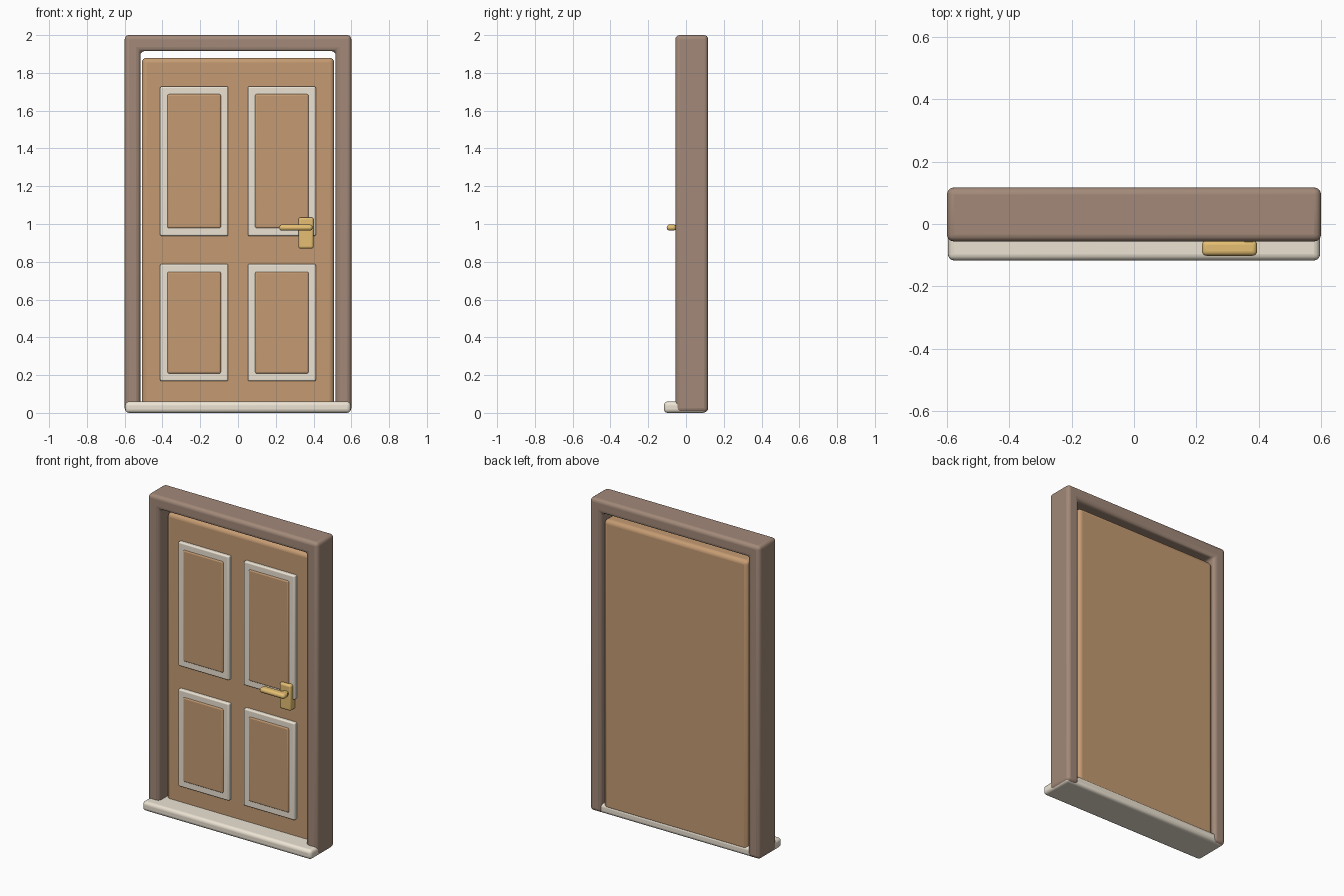
import bpy, bmesh, math

if "Cube" in bpy.data.objects:
    bpy.data.objects.remove(bpy.data.objects["Cube"])


def material(name, rgb):
    m = bpy.data.materials.new(name)
    m.diffuse_color = (*rgb, 1)
    m.use_nodes = True
    m.node_tree.nodes["Principled BSDF"].inputs["Base Color"].default_value = m.diffuse_color
    return m


FRAME = material("dark_wood", (0.36, 0.25, 0.19))
DOOR = material("light_wood", (0.56, 0.33, 0.17))
CREAM = material("cream", (0.84, 0.77, 0.65))
BRASS = material("brass", (0.78, 0.52, 0.17))


def finish(name, bm, mat, bevel):
    bmesh.ops.recalc_face_normals(bm, faces=bm.faces)
    me = bpy.data.meshes.new(name)
    bm.to_mesh(me)
    bm.free()
    me.materials.append(mat)
    ob = bpy.data.objects.new(name, me)
    bpy.context.collection.objects.link(ob)
    mod = ob.modifiers.new("bevel", 'BEVEL')
    mod.width = bevel
    mod.segments = 4
    mod.limit_method = 'ANGLE'
    bpy.ops.object.select_all(action='DESELECT')
    bpy.context.view_layer.objects.active = ob
    ob.select_set(True)
    bpy.ops.object.shade_smooth_by_angle(angle=math.radians(35))
    return ob


def box(name, x, y, z, mat, bevel):
    bm = bmesh.new()
    bmesh.ops.create_cube(bm, size=1)
    for v in bm.verts:
        v.co = [(a + b) / 2 + c * (b - a) for (a, b), c in zip((x, y, z), v.co)]
    return finish(name, bm, mat, bevel)


# Door frame: one U-shaped outline extruded in depth
bm = bmesh.new()
outline = [(-0.6, 0.003), (-0.517, 0.003), (-0.517, 1.915), (0.517, 1.915),
           (0.517, 0.003), (0.6, 0.003), (0.6, 2.0), (-0.6, 2.0)]
face = bm.faces.new([bm.verts.new((x, -0.056, z)) for x, z in outline])
ext = bmesh.ops.extrude_face_region(bm, geom=[face])
bmesh.ops.translate(bm, vec=(0, 0.173, 0),
                    verts=[e for e in ext["geom"] if isinstance(e, bmesh.types.BMVert)])
finish("door_frame", bm, FRAME, 0.022)

# Threshold
box("threshold", (-0.597, 0.597), (-0.117, 0.11), (0, 0.06), CREAM, 0.02)

# Door leaf
box("door_leaf", (-0.509, 0.509), (0.005, 0.108), (0.03, 1.88), DOOR, 0.025)

# Trim slabs with a raised panel on each
for row, z in (("upper", (0.937, 1.728)), ("lower", (0.168, 0.788))):
    for side, x in (("left", (-0.412, -0.052)), ("right", (0.052, 0.412))):
        box(f"{row}_{side}_trim", x, (-0.018, 0.03), z, CREAM, 0.008)
        box(f"{row}_{side}_panel", (x[0] + 0.038, x[1] - 0.038), (-0.024, 0.02),
            (z[0] + 0.04, z[1] - 0.04), DOOR, 0.01)

# Handle: plate, neck, lever
box("handle_plate", (0.32, 0.40), (-0.042, 0.02), (0.87, 1.035), BRASS, 0.012)
box("handle_neck", (0.35, 0.385), (-0.08, -0.03), (0.967, 0.994), BRASS, 0.008)
box("handle_lever", (0.218, 0.395), (-0.102, -0.052), (0.965, 0.997), BRASS, 0.015)
